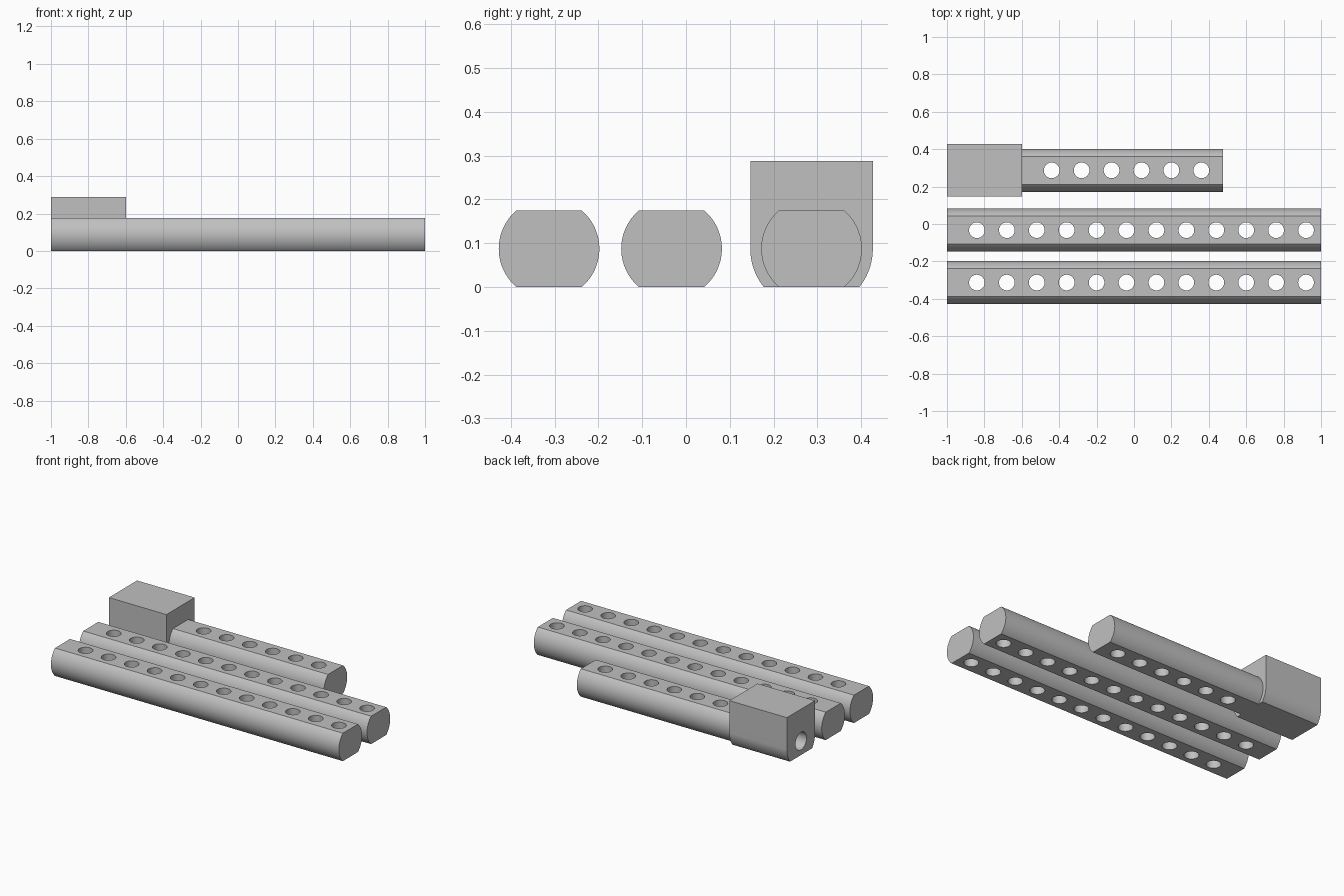
import bpy, bmesh
from math import sin, cos, asin, pi
from mathutils import Matrix

if "Cube" in bpy.data.objects:
    bpy.data.objects.remove(bpy.data.objects["Cube"], do_unlink=True)

grey = bpy.data.materials.new("plain grey")
grey.use_nodes = True
grey.diffuse_color = (0.53, 0.53, 0.53, 1)
grey.node_tree.nodes["Principled BSDF"].inputs["Base Color"].default_value = grey.diffuse_color

MID = 0.0875       # height of the bar axis; flats lie at 0 and twice this
STEP = 0.16        # hole spacing
HOLE_R = 0.042


def make_object(name, bm):
    bmesh.ops.recalc_face_normals(bm, faces=bm.faces)
    mesh = bpy.data.meshes.new(name)
    bm.to_mesh(mesh)
    bm.free()
    mesh.materials.append(grey)
    obj = bpy.data.objects.new(name, mesh)
    bpy.context.collection.objects.link(obj)
    return obj


def arc(radius, start, end, n=24):
    angles = [start + (end - start) * i / n for i in range(n + 1)]
    return [(radius * cos(a), MID + radius * sin(a)) for a in angles]


def extrude_profile(name, profile, x0, x1, y):
    """Prism along x from a (y, z) outline."""
    bm = bmesh.new()
    face = bm.faces.new([bm.verts.new((x0, y + py, pz)) for py, pz in profile])
    out = bmesh.ops.extrude_face_region(bm, geom=[face])
    moved = [v for v in out["geom"] if isinstance(v, bmesh.types.BMVert)]
    bmesh.ops.translate(bm, verts=moved, vec=(x1 - x0, 0, 0))
    return make_object(name, bm)


def drill(obj, matrices, radius, depth):
    """Cut cylinders out of the part, then shade it."""
    bm = bmesh.new()
    for m in matrices:
        bmesh.ops.create_cone(bm, cap_ends=True, segments=40, radius1=radius,
                              radius2=radius, depth=depth, matrix=m)
    cutter = make_object("hole_cutter", bm)
    mod = obj.modifiers.new("holes", "BOOLEAN")
    mod.object = cutter
    mod.solver = "EXACT"
    bpy.ops.object.select_all(action="DESELECT")
    bpy.context.view_layer.objects.active = obj
    obj.select_set(True)
    bpy.ops.object.modifier_apply(modifier=mod.name)
    bpy.data.objects.remove(cutter, do_unlink=True)
    bpy.ops.object.shade_smooth_by_angle(angle=pi / 6)


def make_bar(name, x0, x1, y, first_hole, count):
    """Round bar with flat top and bottom and a row of through holes."""
    radius = 0.115
    a = asin(MID / radius)
    profile = arc(radius, -a, a) + arc(radius, pi - a, pi + a)
    bar = extrude_profile(name, profile, x0, x1, y)
    holes = [Matrix.Translation((first_hole + STEP * i, y, MID)) for i in range(count)]
    drill(bar, holes, HOLE_R, 0.4)


# Perforated bars
make_bar("front_bar", -1, 1, -0.313, -0.84, 12)
make_bar("middle_bar", -1, 1, -0.033, -0.84, 12)
make_bar("short_bar", -0.6, 0.477, 0.287, -0.44, 6)

# Square head block with rounded lower flanks and a bore in its outer end
HEAD_R, HEAD_TOP = 0.14, 0.288
a = asin(MID / HEAD_R)
outline = arc(HEAD_R, -a, 0) + [(HEAD_R, HEAD_TOP), (-HEAD_R, HEAD_TOP)] + arc(HEAD_R, pi, pi + a)
head = extrude_profile("head_block", outline, -1, -0.6, 0.287)
bore = Matrix.Translation((-1, 0.287, MID)) @ Matrix.Rotation(pi / 2, 4, "Y")
drill(head, [bore], 0.055, 0.6)
